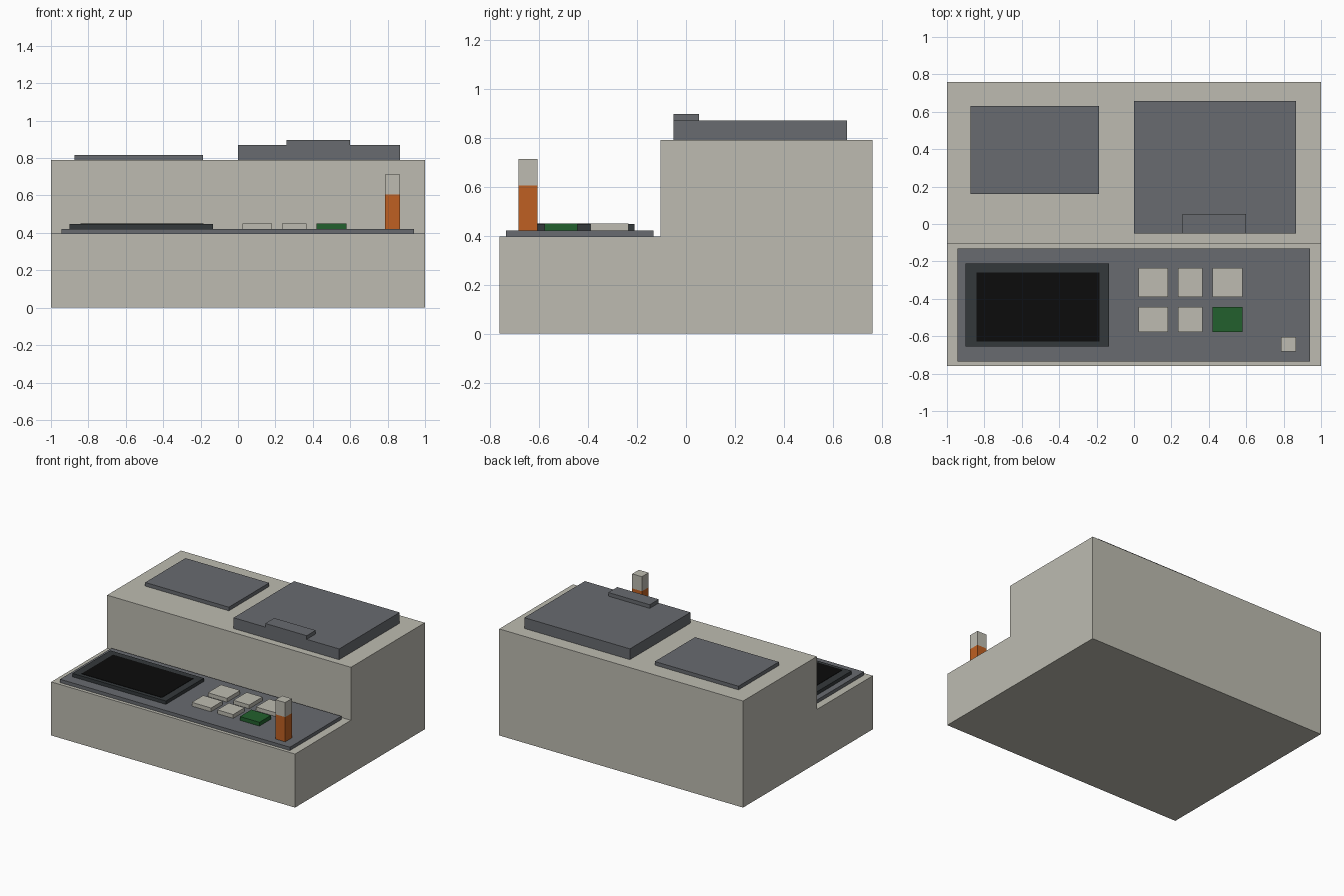
import bpy, bmesh

if "Cube" in bpy.data.objects:
    bpy.data.objects.remove(bpy.data.objects["Cube"])


def material(name, rgb):
    m = bpy.data.materials.new(name)
    m.diffuse_color = (*rgb, 1.0)
    m.use_nodes = True
    m.node_tree.nodes["Principled BSDF"].inputs["Base Color"].default_value = m.diffuse_color
    return m


BEIGE = material("warm_beige", (0.51, 0.50, 0.44))
GREY = material("slate_grey", (0.138, 0.147, 0.16))
DARK = material("charcoal", (0.034, 0.040, 0.044))
BLACK = material("screen_black", (0.0035, 0.0035, 0.0035))
GREEN = material("button_green", (0.016, 0.117, 0.026))
ORANGE = material("lamp_orange", (0.52, 0.117, 0.016))


def add_object(name, bm, mat):
    bmesh.ops.recalc_face_normals(bm, faces=bm.faces)
    me = bpy.data.meshes.new(name)
    bm.to_mesh(me)
    bm.free()
    me.materials.append(mat)
    ob = bpy.data.objects.new(name, me)
    bpy.context.collection.objects.link(ob)
    return ob


def box(name, x, y, z, mat):
    """Box from (min, max) ranges on each axis."""
    bm = bmesh.new()
    bmesh.ops.create_cube(bm, size=1)
    for v in bm.verts:
        v.co = [r[0] if c < 0 else r[1] for c, r in zip(v.co, (x, y, z))]
    return add_object(name, bm, mat)


# Stepped housing: side profile (y, z) extruded along x
profile = [(-0.76, 0), (0.76, 0), (0.76, 0.79), (-0.105, 0.79),
           (-0.105, 0.397), (-0.76, 0.397)]
bm = bmesh.new()
face = bm.faces.new([bm.verts.new((-1, y, z)) for y, z in profile])
side = bmesh.ops.extrude_face_region(bm, geom=[face], use_keep_orig=True)
for g in side["geom"]:
    if isinstance(g, bmesh.types.BMVert):
        g.co.x = 1
add_object("housing", bm, BEIGE)

# Control panel and display
box("control_panel", (-0.945, 0.94), (-0.735, -0.132), (0.397, 0.422), GREY)
box("display_frame", (-0.90, -0.133), (-0.655, -0.21), (0.422, 0.447), DARK)
box("display_screen", (-0.843, -0.185), (-0.628, -0.26), (0.447, 0.450), BLACK)

# Keypad: two rows of three, front right key is green
columns = [(0.025, 0.183), (0.235, 0.365), (0.42, 0.58)]
rows = [(-0.39, -0.235), (-0.577, -0.443)]
for r, ys in enumerate(rows):
    for c, xs in enumerate(columns):
        start = (r, c) == (1, 2)
        box("start_button" if start else f"button_{r}_{c}", xs, ys,
            (0.422, 0.45), GREEN if start else BEIGE)

# Status lamp post
box("lamp_post", (0.785, 0.865), (-0.683, -0.605), (0.422, 0.605), ORANGE)
box("lamp_cap", (0.785, 0.865), (-0.683, -0.605), (0.605, 0.713), BEIGE)

# Top covers and handle
box("left_cover", (-0.873, -0.187), (0.16, 0.632), (0.79, 0.817), GREY)
box("right_lid", (0.0, 0.866), (-0.052, 0.657), (0.79, 0.87), GREY)
box("lid_handle", (0.26, 0.60), (-0.052, 0.053), (0.87, 0.897), GREY)
